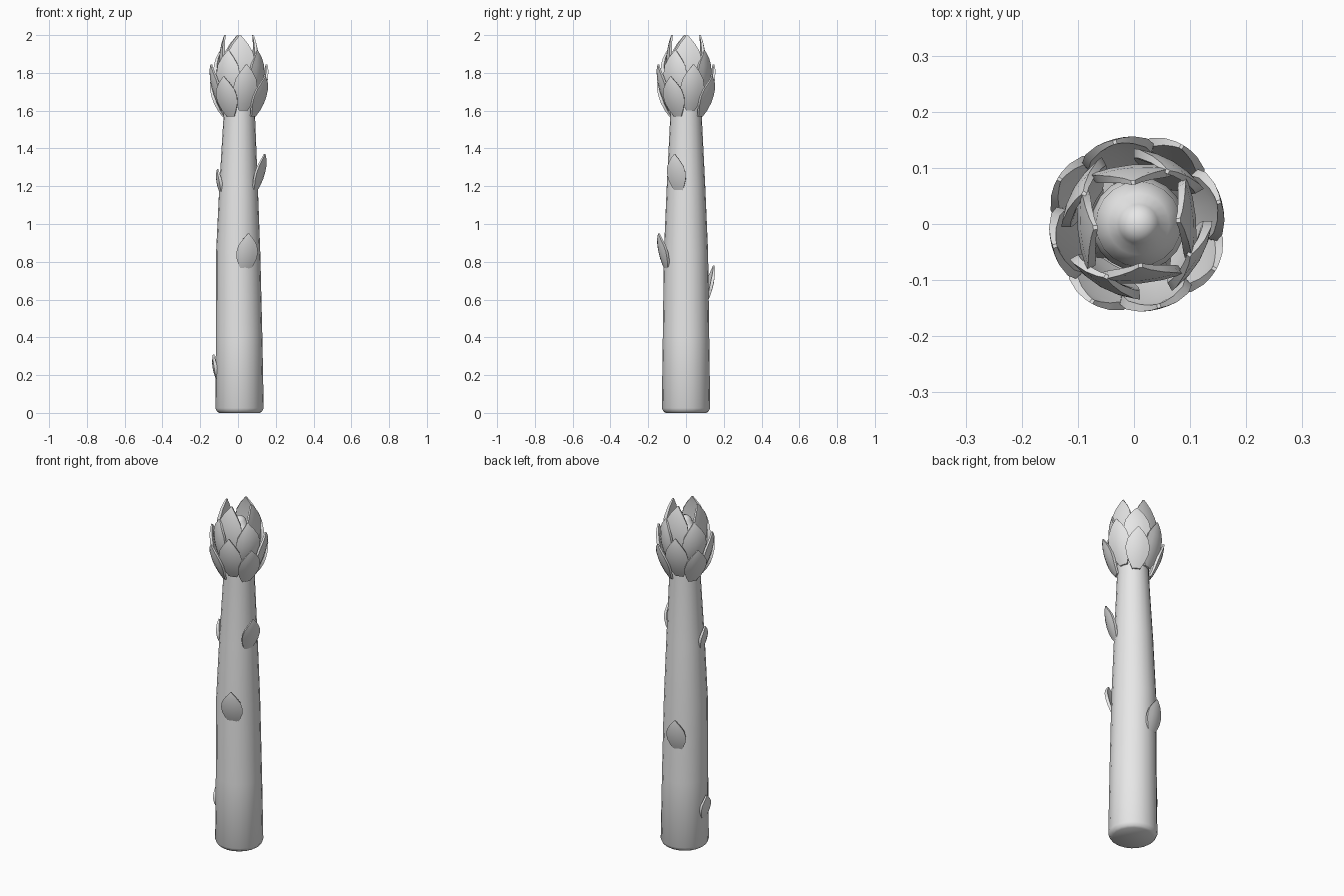
import bpy
import bmesh
from math import sin, cos, pi, radians

cube = bpy.data.objects.get("Cube")
if cube:
    bpy.data.objects.remove(cube)

# Single plain colour
grey = bpy.data.materials.new("light grey")
grey.use_nodes = True
grey.diffuse_color = (0.8, 0.8, 0.8, 1)
grey.node_tree.nodes["Principled BSDF"].inputs["Base Color"].default_value = (0.8, 0.8, 0.8, 1)

AXIS_X = 0.005


def loft(name, rings, angle):
    """Skin a stack of closed rings and cap both ends."""
    bm = bmesh.new()
    rows = [[bm.verts.new(p) for p in ring] for ring in rings]
    n = len(rows[0])
    for low, high in zip(rows, rows[1:]):
        for j in range(n):
            k = (j + 1) % n
            bm.faces.new((low[j], low[k], high[k], high[j]))
    bm.faces.new(rows[0][::-1])
    bm.faces.new(rows[-1])
    mesh = bpy.data.meshes.new(name)
    bm.to_mesh(mesh)
    bm.free()
    mesh.materials.append(grey)
    obj = bpy.data.objects.new(name, mesh)
    bpy.context.collection.objects.link(obj)
    bpy.ops.object.select_all(action='DESELECT')
    obj.select_set(True)
    bpy.context.view_layer.objects.active = obj
    bpy.ops.object.shade_smooth_by_angle(angle=radians(angle))
    return obj


# Leaf outline: (fraction of length, fraction of half width)
OUTLINE = [(0, .35), (.15, .66), (.33, .93), (.5, 1), (.68, .87), (.84, .52), (.94, .22), (1, .05)]


def scale_leaf(name, angle, z0, z1, r0, r1, bulge, half, curl=3.5, thick=0.018):
    """Pointed, cupped leaf facing outwards at the given angle round the stalk."""
    a = radians(angle)
    section = [(s, 0) for s in (-1, -.5, 0, .5, 1)] + [(s, 1) for s in (.88, 0, -.88)]
    rings = []
    for t, w in OUTLINE:
        r_mid = r0 + (r1 - r0) * t + bulge * 4 * t * (1 - t)
        ring = []
        for s, inner in section:
            side = s * w * half
            r = r_mid - curl * side * side - inner * thick * (0.4 + 0.6 * w)
            ring.append((AXIS_X + r * cos(a) - side * sin(a),
                         r * sin(a) + side * cos(a),
                         z0 + (z1 - z0) * t))
        rings.append(ring)
    return loft(name, rings, 50)


# Tapered stalk with a rounded core inside the head: (z, centre x, radius)
STALK = [(0, .008, .108), (.008, .008, .119), (.025, .008, .128), (.4, .006, .123),
         (.85, .001, .117), (1.2, .003, .102), (1.58, .007, .083), (1.75, .008, .084),
         (1.83, .008, .076), (1.87, .008, .055), (1.88, .008, .04), (1.9, .008, .035),
         (1.914, .008, .02), (1.918, .008, .006)]
SIDES = 20
loft("stalk", [[(cx + r * cos(2 * pi * i / SIDES), r * sin(2 * pi * i / SIDES), z)
                for i in range(SIDES)] for z, cx, r in STALK], 45)

# Head: four staggered rings of four leaves
HEAD = [("lower", 240, 1.57, 1.78, .092, .163, .018, .064, 3.5),
        ("middle", 285, 1.60, 1.845, .092, .155, .022, .066, 3.5),
        ("upper", 240, 1.67, 1.92, .095, .112, .026, .072, 3.0),
        ("tip", 275, 1.72, 2.0, .09, .078, .022, .076, 1.8)]
for ring, start, *shape in HEAD:
    for i in range(4):
        scale_leaf(f"{ring}_leaf_{i + 1}", start + 90 * i, *shape)

# Small leaves scattered along the stalk
BUDS = [("front_bud", 289, .75, .95, .108, .155, .014, .06),
        ("left_bud", 336, 1.17, 1.37, .095, .152, .014, .054),
        ("back_bud", 104, .59, .78, .115, .155, .012, .056),
        ("right_bud", 190, 1.15, 1.29, .095, .118, .012, .042),
        ("low_bud", 182, .17, .31, .118, .138, .012, .045)]
for bud in BUDS:
    scale_leaf(*bud)
